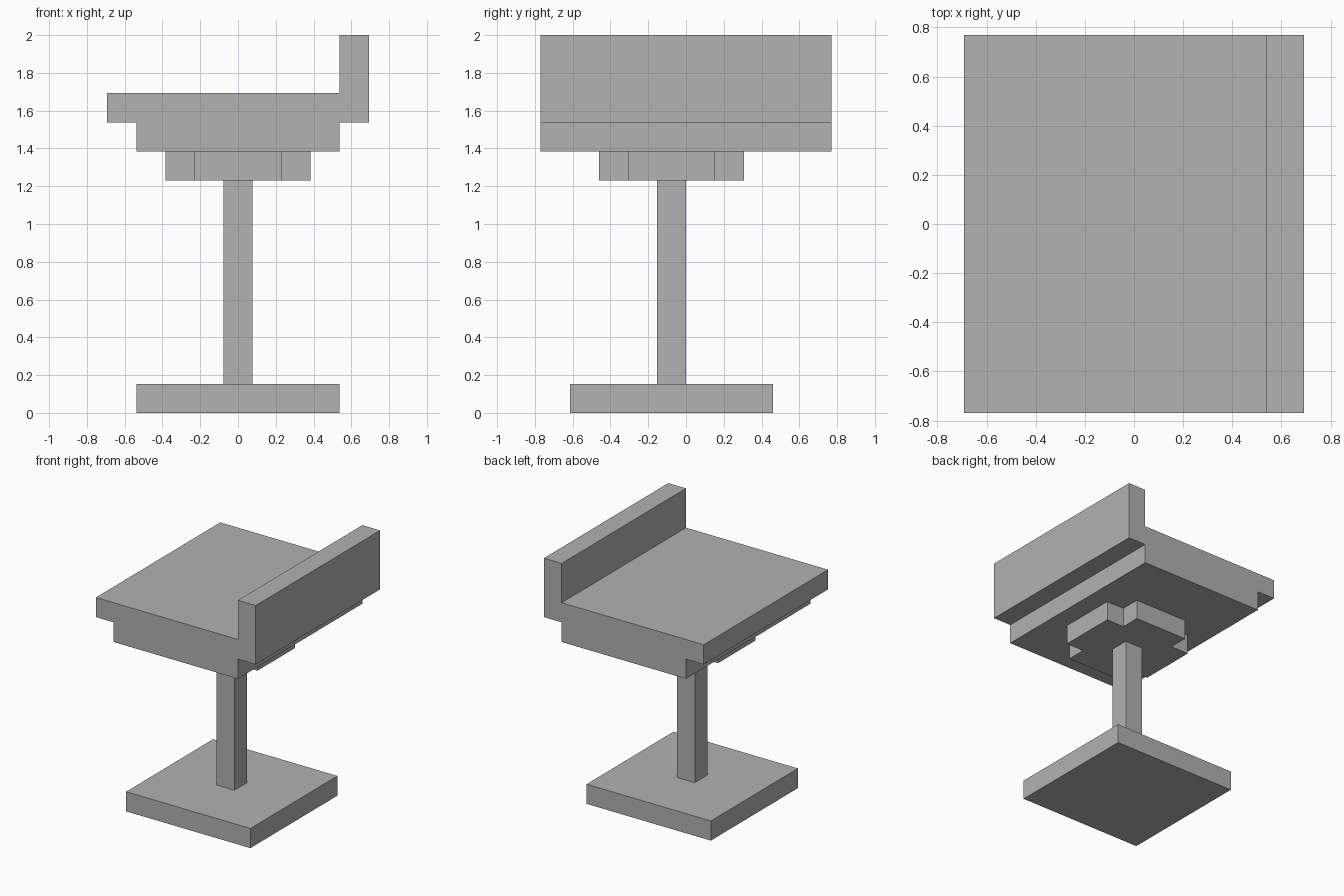
import bpy
import bmesh
from mathutils import Vector

U = 2 / 13  # block unit: the model is thirteen blocks tall

cube = bpy.data.objects.get("Cube")
if cube:
    bpy.data.objects.remove(cube, do_unlink=True)

grey = bpy.data.materials.new("plain_grey")
grey.use_nodes = True
colour = (0.445, 0.445, 0.445, 1)
grey.diffuse_color = colour
grey.node_tree.nodes["Principled BSDF"].inputs["Base Color"].default_value = colour


def extrude_profile(name, points, direction):
    """Solid from a flat outline (block units) pushed along a direction."""
    bm = bmesh.new()
    face = bm.faces.new([bm.verts.new(Vector(p) * U) for p in points])
    result = bmesh.ops.extrude_face_region(bm, geom=[face], use_keep_orig=True)
    moved = [g for g in result["geom"] if isinstance(g, bmesh.types.BMVert)]
    bmesh.ops.translate(bm, verts=moved, vec=Vector(direction) * U)
    bmesh.ops.recalc_face_normals(bm, faces=bm.faces)
    mesh = bpy.data.meshes.new(name)
    bm.to_mesh(mesh)
    bm.free()
    mesh.materials.append(grey)
    obj = bpy.data.objects.new(name, mesh)
    bpy.context.collection.objects.link(obj)
    return obj


def slab(name, half_x, y0, y1, z0, z1):
    """Box centred on x."""
    outline = [(-half_x, y0, z0), (half_x, y0, z0), (half_x, y1, z0), (-half_x, y1, z0)]
    return extrude_profile(name, outline, (0, 0, z1 - z0))


# Foot plate and post
slab("base_plate", 3.5, -4, 3, 0, 1)
slab("post", 0.5, -1, 0, 1, 8)

# Cross-shaped bracket under the seat: a square with notched corners
outer, inner, centre_y = 2.5, 1.5, -0.5
quarter = [(outer, -inner), (outer, inner), (inner, inner)]
cross = []
for turn in range(4):
    cross += [(x, y + centre_y, 8) for x, y in quarter]
    quarter = [(-y, x) for x, y in quarter]
extrude_profile("seat_bracket", cross, (0, 0, 1))

# Seat with stepped underside and upright backrest, one continuous profile
seat = [(-3.5, 9), (3.5, 9), (3.5, 10), (4.5, 10), (4.5, 13),
        (3.5, 13), (3.5, 11), (-4.5, 11), (-4.5, 10), (-3.5, 10)]
extrude_profile("seat_and_backrest", [(x, -5, z) for x, z in seat], (0, 10, 0))
